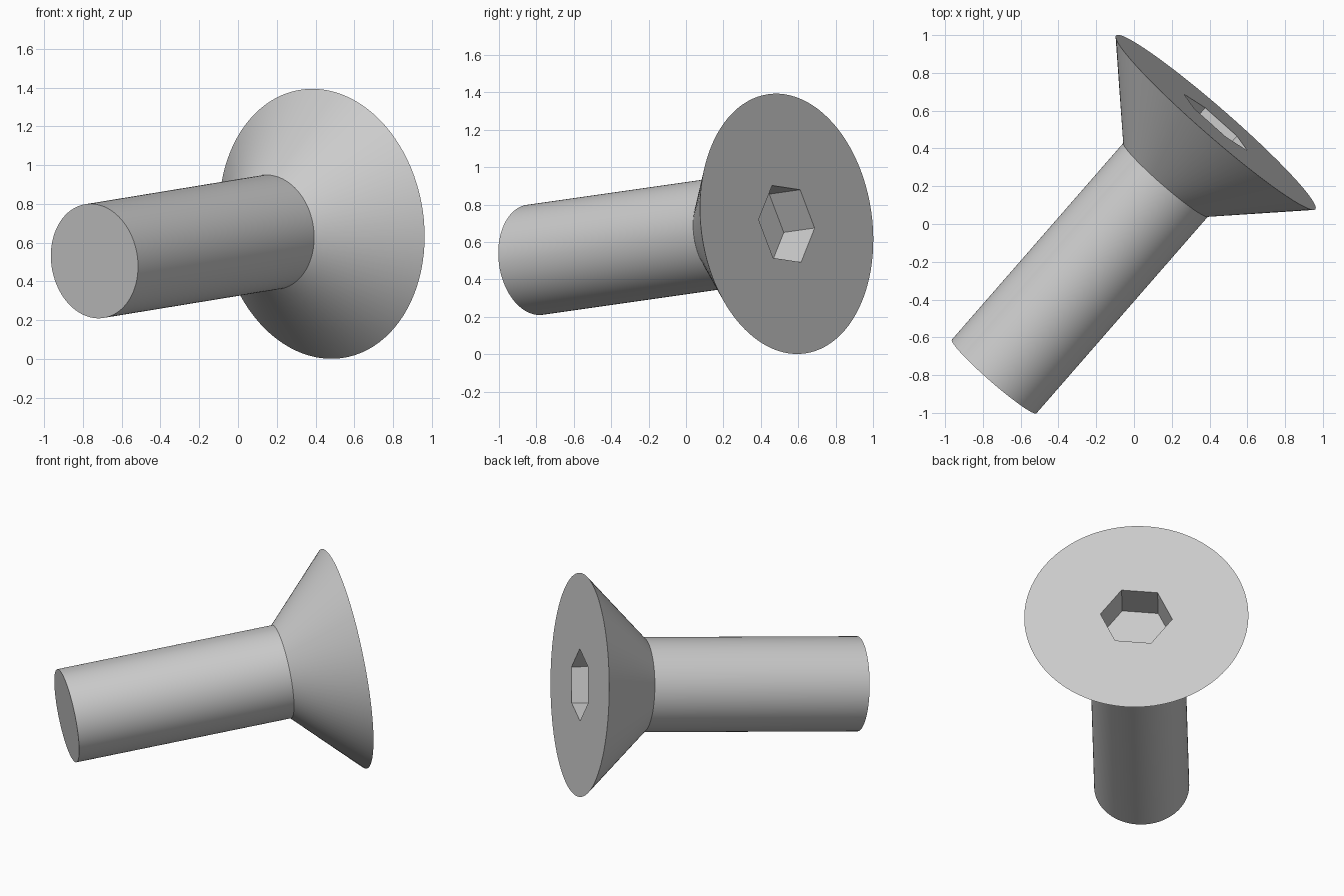
import bpy
import bmesh
import math
from mathutils import Matrix, Vector

cube = bpy.data.objects.get("Cube")
if cube:
    bpy.data.objects.remove(cube, do_unlink=True)

# Main dimensions
HEAD_R, SHANK_R, SOCKET_R = 0.70, 0.297, 0.226
HEAD_H, SHANK_L, SOCKET_D = 0.405, 1.39, 0.22
SIDES = 96

# Tilted frame: local z runs along the screw, local x points at a socket corner
axis = Vector((0.653, 0.749, 0.107)).normalized()
corner = Vector((0.055, -0.078, 0.205))
corner = (corner - axis * corner.dot(axis)).normalized()
frame = Matrix((corner, axis.cross(corner), axis)).transposed().to_4x4()
frame.translation = Vector((0.4325, 0.538, 0.6975))

steel = bpy.data.materials.new("grey steel")
steel.use_nodes = True
steel.diffuse_color = (0.6, 0.6, 0.6, 1)
steel.node_tree.nodes["Principled BSDF"].inputs["Base Color"].default_value = steel.diffuse_color


def ring(bm, radius, z, sides):
    verts = [bm.verts.new((radius * math.cos(math.tau * i / sides),
                           radius * math.sin(math.tau * i / sides), z))
             for i in range(sides)]
    return verts


def wall(bm, a, b):
    for i in range(len(a)):
        j = (i + 1) % len(a)
        bm.faces.new((a[i], a[j], b[j], b[i]))


def finish(bm, name):
    bmesh.ops.recalc_face_normals(bm, faces=bm.faces)
    mesh = bpy.data.meshes.new(name)
    bm.to_mesh(mesh)
    bm.free()
    mesh.materials.append(steel)
    obj = bpy.data.objects.new(name, mesh)
    bpy.context.collection.objects.link(obj)
    obj.matrix_world = frame
    bpy.ops.object.select_all(action="DESELECT")
    obj.select_set(True)
    bpy.context.view_layer.objects.active = obj
    bpy.ops.object.shade_smooth_by_angle(angle=math.radians(30))


# Shank: plain cylinder
bm = bmesh.new()
end = ring(bm, SHANK_R, -HEAD_H - SHANK_L, SIDES)
neck = ring(bm, SHANK_R, -HEAD_H, SIDES)
wall(bm, end, neck)
bm.faces.new(end)
bm.faces.new(neck)
finish(bm, "shank")

# Head: countersunk cone with a hexagonal socket
bm = bmesh.new()
base = ring(bm, SHANK_R, -HEAD_H, SIDES)
rim = ring(bm, HEAD_R, 0, SIDES)
mouth = ring(bm, SOCKET_R, 0, 6)
floor = ring(bm, SOCKET_R, -SOCKET_D, 6)
wall(bm, base, rim)
wall(bm, mouth, floor)
bm.faces.new(base)
bm.faces.new(floor)
# Flat top, one sector per socket side
step = SIDES // 6
for s in range(6):
    arc = [rim[(s * step + k) % SIDES] for k in range(step + 1)]
    bm.faces.new(arc + [mouth[(s + 1) % 6], mouth[s]])
finish(bm, "head")
